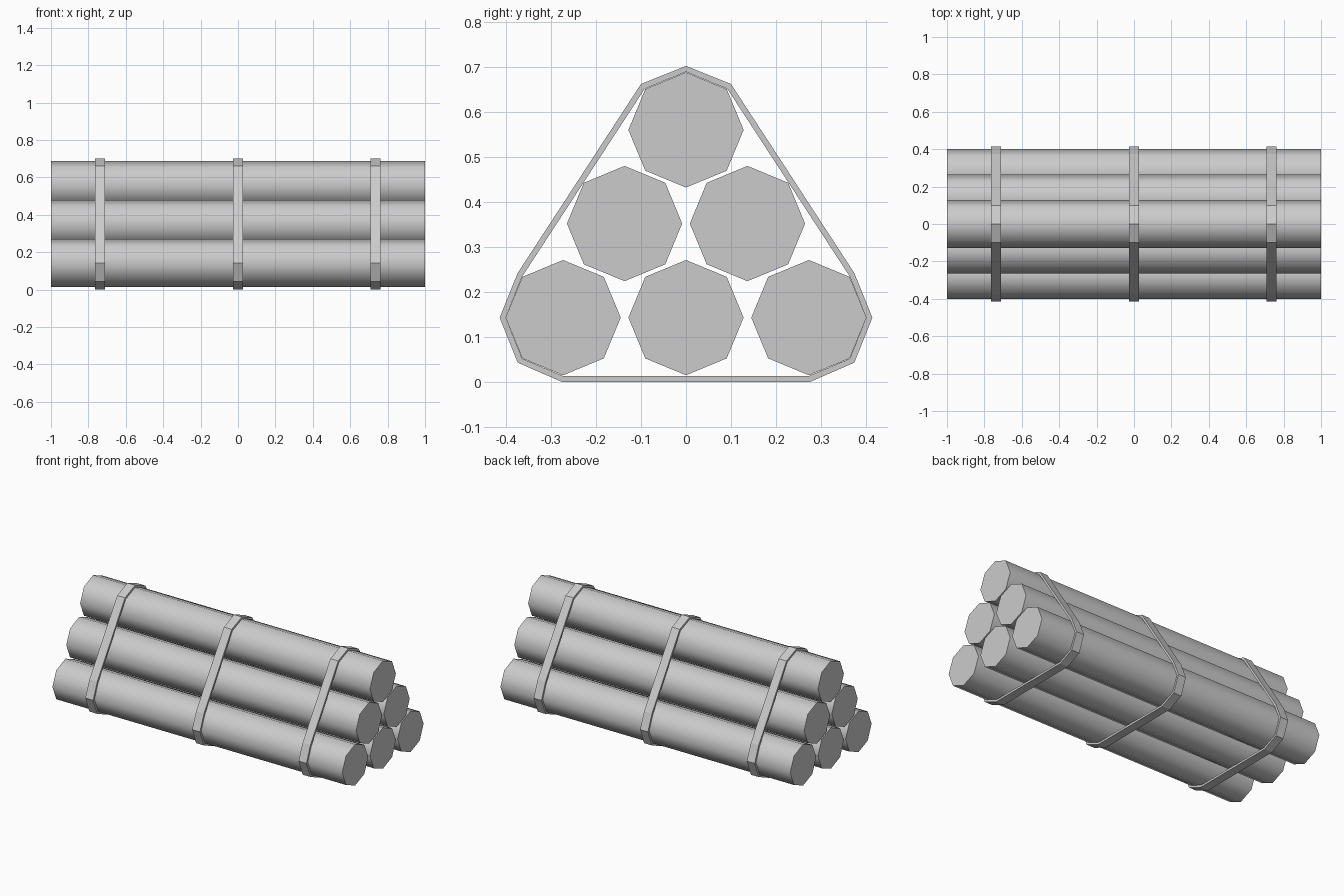
import bpy, bmesh, math

if "Cube" in bpy.data.objects:
    bpy.data.objects.remove(bpy.data.objects["Cube"])

LOG_R = 0.128


def prism(name, profile, x0, x1, hole=None):
    """Extrude a closed (y, z) profile along x, capped or with a matching inner loop."""
    bm = bmesh.new()
    loop = lambda pts, x: [bm.verts.new((x, y, z)) for y, z in pts]
    a, b = loop(profile, x0), loop(profile, x1)
    n = len(profile)
    pairs = [(a, b)]
    if hole:
        c, d = loop(hole, x1), loop(hole, x0)
        pairs += [(b, c), (c, d), (d, a)]
    else:
        bm.faces.new(a)
        bm.faces.new(b)
    for p, q in pairs:
        for i in range(n):
            j = (i + 1) % n
            bm.faces.new((p[i], p[j], q[j], q[i]))
    bmesh.ops.recalc_face_normals(bm, faces=bm.faces)
    mesh = bpy.data.meshes.new(name)
    bm.to_mesh(mesh)
    bm.free()
    obj = bpy.data.objects.new(name, mesh)
    bpy.context.collection.objects.link(obj)
    return obj


def mirrored(half):
    """Complete a right-hand half profile, from top centre downwards."""
    return half + [(-y, z) for y, z in reversed(half) if y > 0]


# Six eight-sided logs stacked in a pyramid
for row, (count, z) in enumerate([(3, 0.143), (2, 0.352), (1, 0.56)]):
    for k in range(count):
        y = (k - (count - 1) / 2) * 0.273
        octagon = [(y + LOG_R * math.cos(i * math.pi / 4),
                    z + LOG_R * math.sin(i * math.pi / 4)) for i in range(8)]
        log = prism(f"log_{row}_{k}", octagon, -1, 1)
        bpy.ops.object.select_all(action='DESELECT')
        log.select_set(True)
        bpy.context.view_layer.objects.active = log
        bpy.ops.object.shade_smooth_by_angle(angle=math.radians(50))

# Three flat straps wrapped around the stack
outer = mirrored([(0, 0.702), (0.1, 0.662), (0.374, 0.242),
                  (0.414, 0.143), (0.374, 0.043), (0.275, 0.0)])
inner = mirrored([(0, 0.689), (0.092, 0.651), (0.364, 0.234),
                  (0.401, 0.143), (0.364, 0.052), (0.272, 0.013)])
for i, x in enumerate((-0.737, 0, 0.735)):
    prism(f"strap_{i}", outer, x - 0.027, x + 0.027, inner)
